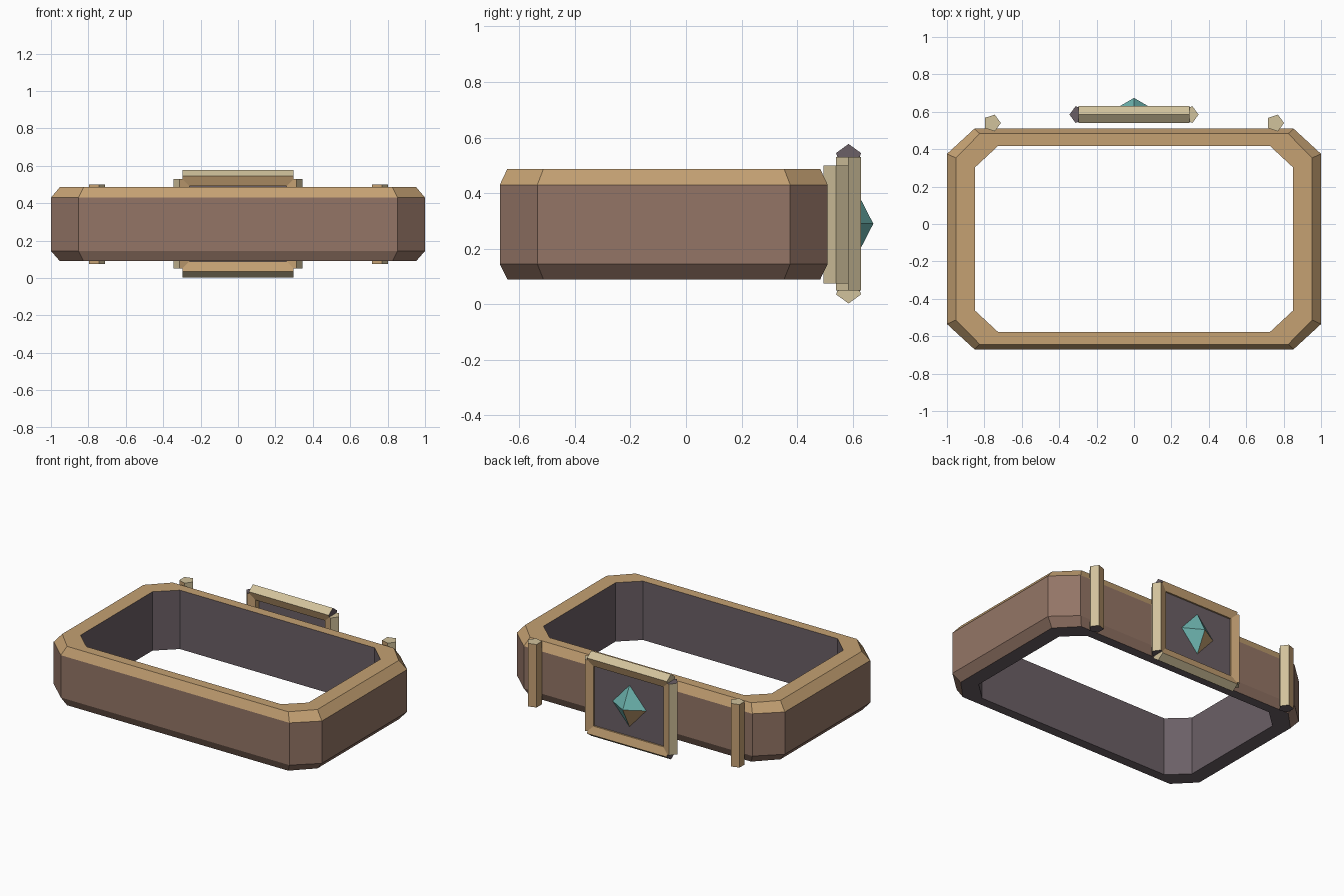
import bpy, bmesh
from math import cos, sin, pi, tau
from mathutils import Matrix, Vector

cube = bpy.data.objects.get("Cube")
if cube:
    bpy.data.objects.remove(cube, do_unlink=True)


def material(name, *srgb):
    linear = [((c + 0.055) / 1.055) ** 2.4 for c in srgb] + [1]
    m = bpy.data.materials.new(name)
    m.use_nodes = True
    m.diffuse_color = linear
    m.node_tree.nodes["Principled BSDF"].inputs["Base Color"].default_value = linear
    return m


BROWN = material("brown leather", 0.58, 0.46, 0.40)
TAN = material("tan leather", 0.77, 0.63, 0.45)
DARK = material("dark lining", 0.42, 0.375, 0.40)
CREAM = material("pale brass", 0.82, 0.76, 0.61)
TEAL = material("teal gem", 0.43, 0.71, 0.69)


def finish(name, bm, mats, matrix=Matrix()):
    bmesh.ops.recalc_face_normals(bm, faces=bm.faces)
    mesh = bpy.data.meshes.new(name)
    bm.to_mesh(mesh)
    bm.free()
    for m in mats:
        mesh.materials.append(m)
    obj = bpy.data.objects.new(name, mesh)
    obj.matrix_world = matrix
    bpy.context.collection.objects.link(obj)
    return obj


# Belt: chamfered-corner loops joined into a closed band
def corner_loop(bm, side, chamfer, z):
    (ax, ay), (bx, by) = side, chamfer
    quarter = [(ax, ay), (bx, by)]
    pts = quarter + [(-x, y) for x, y in quarter[::-1]]
    pts += [(-x, -y) for x, y in pts]
    return [bm.verts.new((x, y, z)) for x, y in pts]


OUTER = ((1, 0.455), (0.853, 0.59))
RIM = ((0.952, 0.433), (0.825, 0.563))
INNER = ((0.85, 0.383), (0.726, 0.498))
Z_LOW, Z_BEVEL, Z_SIDE, Z_TOP = 0.09, 0.145, 0.43, 0.487
bm = bmesh.new()
rings = [corner_loop(bm, *shape, z) for shape, z in (
    (INNER, Z_LOW), (RIM, Z_LOW), (OUTER, Z_BEVEL),
    (OUTER, Z_SIDE), (RIM, Z_TOP), (INNER, Z_TOP))]
# Bottom, lower bevel, side, upper bevel, top, inside
band_colours = (2, 0, 0, 1, 1, 2)
for i, colour in enumerate(band_colours):
    a, b = rings[i], rings[(i + 1) % len(rings)]
    for k in range(len(a)):
        n = (k + 1) % len(a)
        bm.faces.new((a[k], a[n], b[n], b[k])).material_index = colour
finish("belt_band", bm, (BROWN, TAN, DARK), Matrix.Translation((0, -0.08, 0)))


# Five-sided bars: pale outer faces and one pale end, tan inner faces, one dark end
def bar(name, centre, length, turn=0.0, radius=0.047, sides=5):
    bm = bmesh.new()
    low, high = [[bm.verts.new((radius * cos(tau * k / sides),
                                radius * sin(tau * k / sides), z))
                  for k in range(sides)] for z in (-length / 2, length / 2)]
    for k in range(sides):
        n = (k + 1) % sides
        face = bm.faces.new((low[k], low[n], high[n], high[k]))
        face.material_index = 0 if k in (0, sides - 1) else 1
    bm.faces.new(high).material_index = 0
    bm.faces.new(low[::-1]).material_index = 2
    return finish(name, bm, (CREAM, TAN, DARK),
                  Matrix.Translation(centre) @ Matrix.Rotation(turn, 4, 'Y'))


# Belt posts
for name, x in (("left_post", 0.755), ("right_post", -0.759)):
    bar(name, (x, 0.54, 0.287), 0.425)

# Buckle frame, apexes facing outwards
MID_Z, HALF_W, HALF_H = 0.29, 0.298, 0.24
for k, name in enumerate(("left", "top", "right", "bottom")):
    angle = k * pi / 2
    centre = (HALF_W * cos(angle), 0.585, MID_Z + HALF_H * sin(angle))
    bar("buckle_" + name, centre, 2 * (HALF_W if k % 2 else HALF_H), -angle)

# Buckle back plate
bm = bmesh.new()
bmesh.ops.create_cube(bm, size=1)
bmesh.ops.scale(bm, vec=(2 * HALF_W - 0.04, 0.008, 2 * HALF_H - 0.04), verts=bm.verts)
finish("buckle_plate", bm, (DARK,), Matrix.Translation((0, 0.598, MID_Z)))

# Gem: stretched diamond with one tan facet
bm = bmesh.new()
tip = bm.verts.new((0, 0.072, 0))
base = [bm.verts.new(p) for p in ((0.125, 0, 0), (0, 0, 0.14), (-0.125, 0, 0), (0, 0, -0.14))]
for k in range(4):
    bm.faces.new((base[k], base[(k + 1) % 4], tip))
bm.faces.new(base)
for f in bm.faces:
    c = f.calc_center_median()
    f.material_index = 1 if c.x < -0.01 and c.z < -0.01 else 0
finish("buckle_gem", bm, (TEAL, TAN), Matrix.Translation((0, 0.602, MID_Z)))
